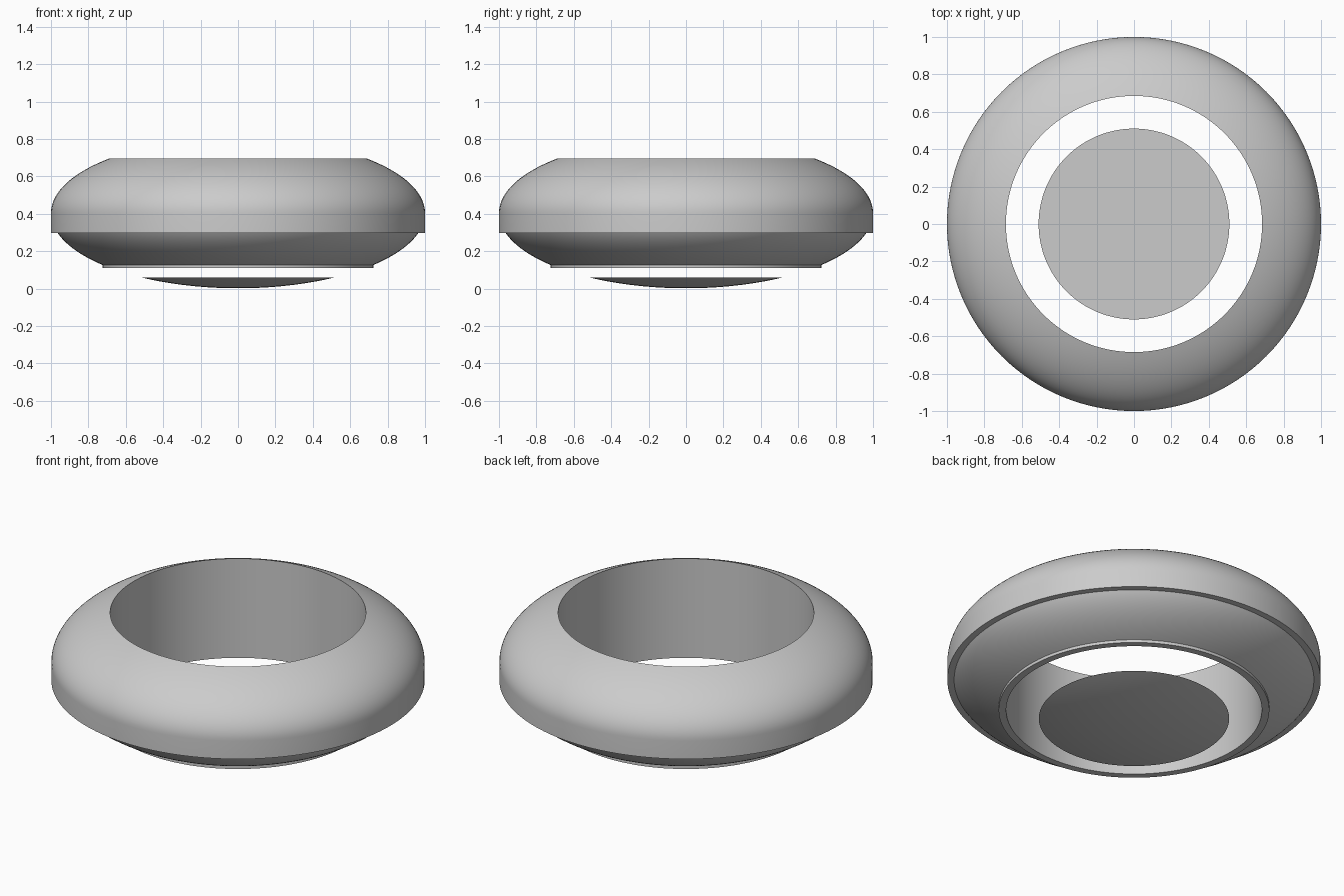
import bpy, bmesh, math
from mathutils import Vector, Matrix

old = bpy.data.objects.get("Cube")
if old:
    bpy.data.objects.remove(old, do_unlink=True)

MID, HEIGHT = 0.404, 0.402   # centre height and vertical radius of the flattened sphere
SEGMENTS = 128

grey = bpy.data.materials.new("plain grey")
grey.use_nodes = True
grey.diffuse_color = (0.6, 0.6, 0.6, 1)
grey.node_tree.nodes["Principled BSDF"].inputs["Base Color"].default_value = (0.6, 0.6, 0.6, 1)


def dome(r_start, r_end, side, steps=20):
    """Profile points on the flattened sphere between two radii."""
    a, b = math.acos(r_start), math.acos(r_end)
    angles = [a + (b - a) * i / steps for i in range(steps + 1)]
    return [(math.cos(t), MID + side * HEIGHT * math.sin(t)) for t in angles]


def lathe(name, profile, closed):
    """Spin a profile of (radius, height) points around z."""
    bm = bmesh.new()
    verts = [bm.verts.new((r, 0, z)) for r, z in profile]
    pairs = list(zip(verts, verts[1:]))
    if closed:
        pairs.append((verts[-1], verts[0]))
    edges = [bm.edges.new(p) for p in pairs]
    bmesh.ops.spin(bm, geom=verts + edges, cent=(0, 0, 0), axis=(0, 0, 1),
                   angle=math.tau, steps=SEGMENTS, use_duplicate=False)
    bmesh.ops.remove_doubles(bm, verts=bm.verts, dist=0.00001)
    bmesh.ops.recalc_face_normals(bm, faces=bm.faces)
    mesh = bpy.data.meshes.new(name)
    bm.to_mesh(mesh)
    bm.free()
    mesh.materials.append(grey)
    obj = bpy.data.objects.new(name, mesh)
    bpy.context.collection.objects.link(obj)
    bpy.ops.object.select_all(action='DESELECT')
    obj.select_set(True)
    bpy.context.view_layer.objects.active = obj
    bpy.ops.object.shade_smooth_by_angle(angle=math.radians(20))
    return obj


# Ring: domed top, straight rim band, stepped underside, short foot and bore
bore, foot, rim_bottom, foot_bottom = 0.685, 0.725, 0.297, 0.11
step = math.sqrt(1 - ((MID - rim_bottom) / HEIGHT) ** 2)
ring_profile = dome(bore, 1, 1) + [(1, rim_bottom)] + dome(step, foot, -1)
ring_profile += [(foot, foot_bottom), (bore, foot_bottom)]
lathe("outer_ring", ring_profile, True)

# Base disc: flat top, shallow curved underside
disc_profile = dome(0.51, 0, -1)
disc_profile.insert(0, (0, disc_profile[0][1]))
lathe("base_disc", disc_profile, False)
